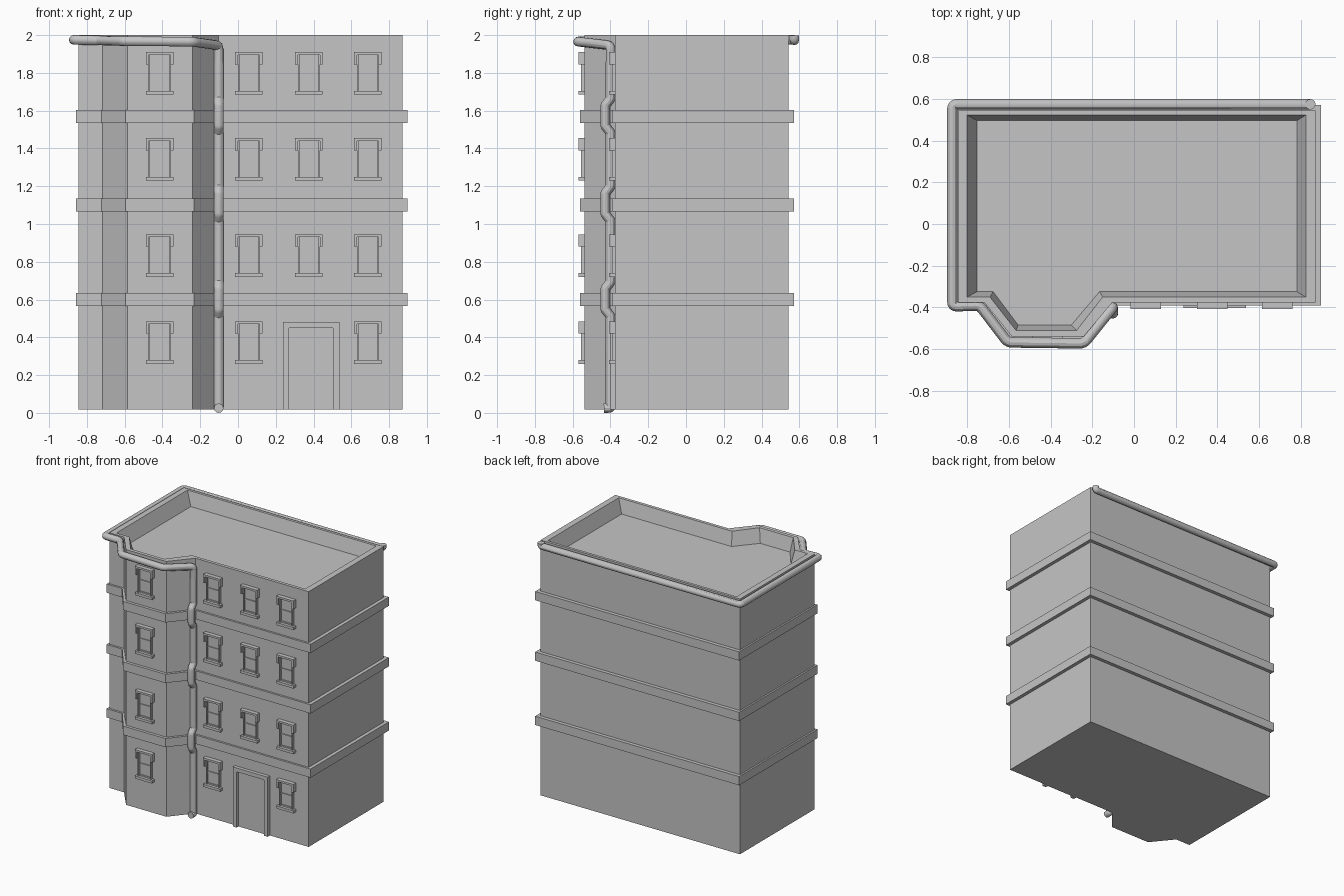
import bpy
import bmesh
from mathutils import Vector

cube = bpy.data.objects.get("Cube")
if cube:
    bpy.data.objects.remove(cube, do_unlink=True)

stone = bpy.data.materials.new("grey_stone")
stone.use_nodes = True
GREY = (0.56, 0.56, 0.56, 1)
stone.diffuse_color = GREY
stone.node_tree.nodes["Principled BSDF"].inputs["Base Color"].default_value = GREY


def add_object(name, bm):
    bmesh.ops.recalc_face_normals(bm, faces=bm.faces)
    mesh = bpy.data.meshes.new(name)
    bm.to_mesh(mesh)
    bm.free()
    mesh.materials.append(stone)
    obj = bpy.data.objects.new(name, mesh)
    bpy.context.collection.objects.link(obj)


def footprint(left, right, front, back, bay):
    """Outline of a block with a canted bay; bay = (x0, x1, x2, x3, y)."""
    x0, x1, x2, x3, y = bay
    return [(left, front), (x0, front), (x1, y), (x2, y), (x3, front),
            (right, front), (right, back), (left, back)]


def loft(name, rings, closed=False):
    """Join rings of (outline, z); cap the ends, or close into a hoop."""
    bm = bmesh.new()
    loops = [[bm.verts.new((x, y, z)) for x, y in pts] for pts, z in rings]
    pairs = list(zip(loops, loops[1:]))
    if closed:
        pairs.append((loops[-1], loops[0]))
    else:
        bm.faces.new(loops[0])
        bm.faces.new(loops[-1])
    for a, b in pairs:
        for i in range(len(a)):
            j = (i + 1) % len(a)
            bm.faces.new((a[i], a[j], b[j], b[i]))
    add_object(name, bm)


def box(bm, x0, x1, z0, z1, wall, out):
    """Add a box standing out from a front wall plane."""
    verts = bmesh.ops.create_cube(bm, size=1)["verts"]
    back = wall + 0.01
    for v in verts:
        v.co = ((x0 + x1) / 2 + v.co.x * (x1 - x0),
                (wall - out + back) / 2 + v.co.y * (back - wall + out),
                (z0 + z1) / 2 + v.co.z * (z1 - z0))


def pipe(name, points, radius, bend):
    """Round tube along a path with softened corners."""
    pts = [Vector(p) for p in points]
    path = [pts[0]]
    for a, p, b in zip(pts, pts[1:], pts[2:]):
        r = min(bend, (a - p).length * 0.45, (b - p).length * 0.45)
        start = p + (a - p).normalized() * r
        end = p + (b - p).normalized() * r
        for i in range(5):
            t = i / 4
            path.append(start * (1 - t) ** 2 + p * 2 * t * (1 - t) + end * t * t)
    path.append(pts[-1])
    curve = bpy.data.curves.new(name, "CURVE")
    curve.dimensions = "3D"
    curve.bevel_depth = radius
    curve.bevel_resolution = 4
    curve.use_fill_caps = True
    spline = curve.splines.new("POLY")
    spline.points.add(len(path) - 1)
    for sp, co in zip(spline.points, path):
        sp.co = (*co, 1)
    curve.materials.append(stone)
    obj = bpy.data.objects.new(name, curve)
    bpy.context.collection.objects.link(obj)
    bpy.ops.object.select_all(action="DESELECT")
    obj.select_set(True)
    bpy.context.view_layer.objects.active = obj
    bpy.ops.object.convert(target="MESH")
    bpy.ops.object.shade_smooth_by_angle()


# Main block with a sunken roof behind a sloped parapet
FRONT, BAY_FRONT = -0.375, -0.538
outer = footprint(-0.844, 0.87, FRONT, 0.543, (-0.717, -0.586, -0.24, -0.103, BAY_FRONT))
rim = footprint(-0.8, 0.823, -0.35, 0.522, (-0.69, -0.565, -0.275, -0.15, -0.51))
floor = footprint(-0.752, 0.78, -0.324, 0.495, (-0.675, -0.555, -0.3, -0.165, -0.484))
loft("building_body", [(outer, 0.017), (outer, 2.0), (rim, 2.0), (floor, 1.895)])

# String courses between storeys
band = footprint(-0.857, 0.897, -0.39, 0.571, (-0.722, -0.595, -0.233, -0.09, -0.56))
for i, z in enumerate((0.567, 1.066, 1.536)):
    loft(f"string_course_{i + 1}",
         [(outer, z), (band, z), (band, z + 0.068), (outer, z + 0.068)], closed=True)


def window(name, x, top, wall):
    bm = bmesh.new()
    # pane, jambs, rails
    box(bm, x - 0.058, x + 0.058, top - 0.205, top - 0.01, wall, 0.003)
    for s in (-1, 1):
        box(bm, *sorted((x + s * 0.05, x + s * 0.058)),
            top - 0.205, top - 0.015, wall, 0.018)
    for z in (top - 0.205, top - 0.115, top - 0.025):
        box(bm, x - 0.05, x + 0.05, z, z + 0.01, wall, 0.01)
    # hood with drop ends, and sill
    box(bm, x - 0.073, x + 0.073, top - 0.015, top, wall, 0.032)
    for s in (-1, 1):
        box(bm, *sorted((x + s * 0.058, x + s * 0.073)),
            top - 0.065, top - 0.015, wall, 0.032)
    box(bm, x - 0.073, x + 0.073, top - 0.225, top - 0.205, wall, 0.032)
    add_object(name, bm)


# Windows, with the door replacing one on the ground floor
DOOR_X = 0.387
for row, top in enumerate((0.485, 0.945, 1.455, 1.91)):
    window(f"bay_window_{row + 1}", -0.415, top, BAY_FRONT)
    for col, x in enumerate((0.057, 0.375, 0.687)):
        if row or col != 1:
            window(f"front_window_{row + 1}_{col + 1}", x, top, FRONT)

# Door surround and door leaf
bm = bmesh.new()
for s in (-1, 1):
    box(bm, *sorted((DOOR_X + s * 0.117, DOOR_X + s * 0.15)), 0.017, 0.45, FRONT, 0.027)
box(bm, DOOR_X - 0.15, DOOR_X + 0.15, 0.45, 0.48, FRONT, 0.027)
add_object("door_surround", bm)
bm = bmesh.new()
box(bm, DOOR_X - 0.117, DOOR_X + 0.117, 0.017, 0.45, FRONT, 0.004)
add_object("door", bm)

# Gutter along back, left and bay, turning down at the bay's inner corner
PX, PY = -0.102, -0.4
pipe("gutter", [
    (0.845, 0.573, 1.998), (0.845, 0.573, 1.972), (-0.87, 0.573, 1.975),
    (-0.87, -0.395, 1.975), (-0.74, -0.39, 1.972), (-0.605, -0.567, 1.968),
    (-0.24, -0.572, 1.965), (PX, PY, 1.945), (PX, PY, 1.85)], 0.025, 0.022)

# Downpipe stepping out around each string course, with a spout at the foot
path = [(PX, PY, 1.86)]
for z in (1.573, 1.108, 0.602):
    path += [(PX, PY, z + 0.09), (PX, PY - 0.028, z + 0.055),
             (PX, PY - 0.028, z - 0.055), (PX, PY, z - 0.09)]
path += [(PX, PY, 0.026), (PX, PY - 0.035, 0.025)]
pipe("downpipe", path, 0.025, 0.006)
